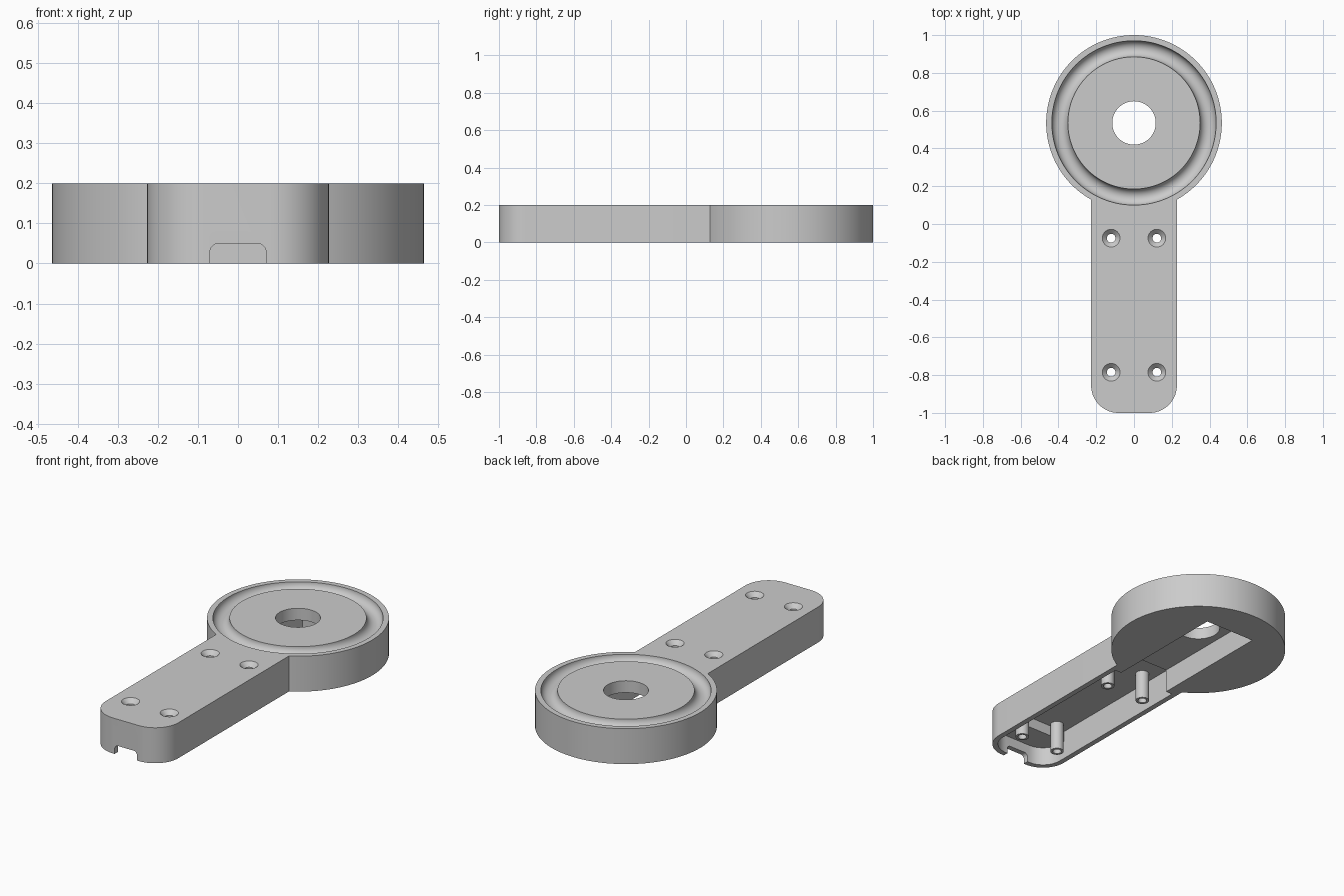
import bpy, bmesh
from math import sin, cos, pi
from mathutils import Matrix

cube = bpy.data.objects.get("Cube")
if cube:
    bpy.data.objects.remove(cube, do_unlink=True)

HEAD_Y, HEAD_R, TOP = 0.535, 0.465, 0.2
LOW = -0.05  # cutters start below the base


def finish(bm, name):
    bmesh.ops.recalc_face_normals(bm, faces=bm.faces)
    mesh = bpy.data.meshes.new(name)
    bm.to_mesh(mesh)
    bm.free()
    ob = bpy.data.objects.new(name, mesh)
    bpy.context.collection.objects.link(ob)
    return ob


def rounded(x0, y0, x1, y1, radii, steps=14):
    """Outline of a rectangle; radii run counter-clockwise from the lower left."""
    corners = [(x0, y0, 1, 1), (x1, y0, -1, 1), (x1, y1, -1, -1), (x0, y1, 1, -1)]
    pts = []
    for i, ((x, y, sx, sy), r) in enumerate(zip(corners, radii)):
        if r == 0:
            pts.append((x, y))
            continue
        for k in range(steps + 1):
            a = pi + pi / 2 * (i + k / steps)
            pts.append((x + sx * r + r * cos(a), y + sy * r + r * sin(a)))
    return pts


def prism(name, outline, z0, z1):
    bm = bmesh.new()
    face = bm.faces.new([bm.verts.new((x, y, z0)) for x, y in outline])
    up = bmesh.ops.extrude_face_region(bm, geom=[face])["geom"]
    verts = [v for v in up if isinstance(v, bmesh.types.BMVert)]
    bmesh.ops.translate(bm, vec=(0, 0, z1 - z0), verts=verts)
    return finish(bm, name)


def lathe(name, x, y, rings, sides):
    """Closed round solid from (radius, height) rings."""
    bm = bmesh.new()
    loops = [[bm.verts.new((x + r * cos(2 * pi * k / sides), y + r * sin(2 * pi * k / sides), z))
              for k in range(sides)] for r, z in rings]
    bm.faces.new(loops[0])
    bm.faces.new(loops[-1])
    for a, b in zip(loops, loops[1:]):
        for k in range(sides):
            n = (k + 1) % sides
            bm.faces.new((a[k], a[n], b[n], b[k]))
    return finish(bm, name)


def combine(target, tool, operation):
    tool.hide_render = True
    mod = target.modifiers.new("cut", "BOOLEAN")
    mod.operation, mod.solver, mod.object = operation, "EXACT", tool
    bpy.context.view_layer.objects.active = target
    bpy.ops.object.modifier_apply(modifier=mod.name)
    bpy.data.objects.remove(tool, do_unlink=True)


# Round head joined to the straight handle
body = lathe("housing", 0, HEAD_Y, [(HEAD_R, 0), (HEAD_R, TOP)], 128)
handle = prism("handle", rounded(-0.227, -1, 0.227, 0.3, (0.145, 0.145, 0, 0)), 0, TOP)
combine(body, handle, "UNION")

# Ring groove in the top of the head
bpy.ops.mesh.primitive_torus_add(location=(0, HEAD_Y, TOP), major_radius=0.3925,
                                 minor_radius=0.0425, major_segments=128, minor_segments=40)
combine(body, bpy.context.object, "DIFFERENCE")

# Hollow underside: shallow front, deep middle, narrower slot under the head
square = (0, 0, 0, 0)
for outline, height in (
        (rounded(-0.197, -0.97, 0.197, 0.08, (0.115, 0.115, 0, 0)), 0.105),
        (rounded(-0.197, -0.818, 0.197, 0.08, square), 0.165),
        (rounded(-0.157, 0.05, 0.157, 0.797, square), 0.133)):
    combine(body, prism("hollow", outline, LOW, height), "DIFFERENCE")

# Centre hole
combine(body, lathe("centre_hole", 0, HEAD_Y, [(0.115, LOW), (0.115, 0.3)], 64), "DIFFERENCE")

# Cable notch in the front wall
notch = prism("cable_notch", rounded(-0.07, LOW, 0.07, 0.05, (0, 0, 0.022, 0.022)), 0.9, 1.1)
notch.data.transform(Matrix.Rotation(pi / 2, 4, "X"))
combine(body, notch, "DIFFERENCE")

# Screw posts with countersunk holes
for x in (-0.121, 0.121):
    for y in (-0.785, -0.075):
        combine(body, lathe("screw_post", x, y, [(0.036, 0), (0.036, 0.18)], 32), "UNION")
        hole = [(0.023, LOW), (0.023, 0.176), (0.047, TOP), (0.047, 0.25)]
        combine(body, lathe("screw_hole", x, y, hole, 32), "DIFFERENCE")

# Single grey material
grey = bpy.data.materials.new("light_grey")
grey.use_nodes = True
colour = (0.6, 0.6, 0.6, 1)
grey.diffuse_color = colour
grey.node_tree.nodes["Principled BSDF"].inputs["Base Color"].default_value = colour
body.data.materials.clear()
body.data.materials.append(grey)
for poly in body.data.polygons:
    poly.material_index = 0

bpy.ops.object.select_all(action="DESELECT")
body.select_set(True)
bpy.context.view_layer.objects.active = body
bpy.ops.object.shade_smooth_by_angle(angle=pi / 6)
